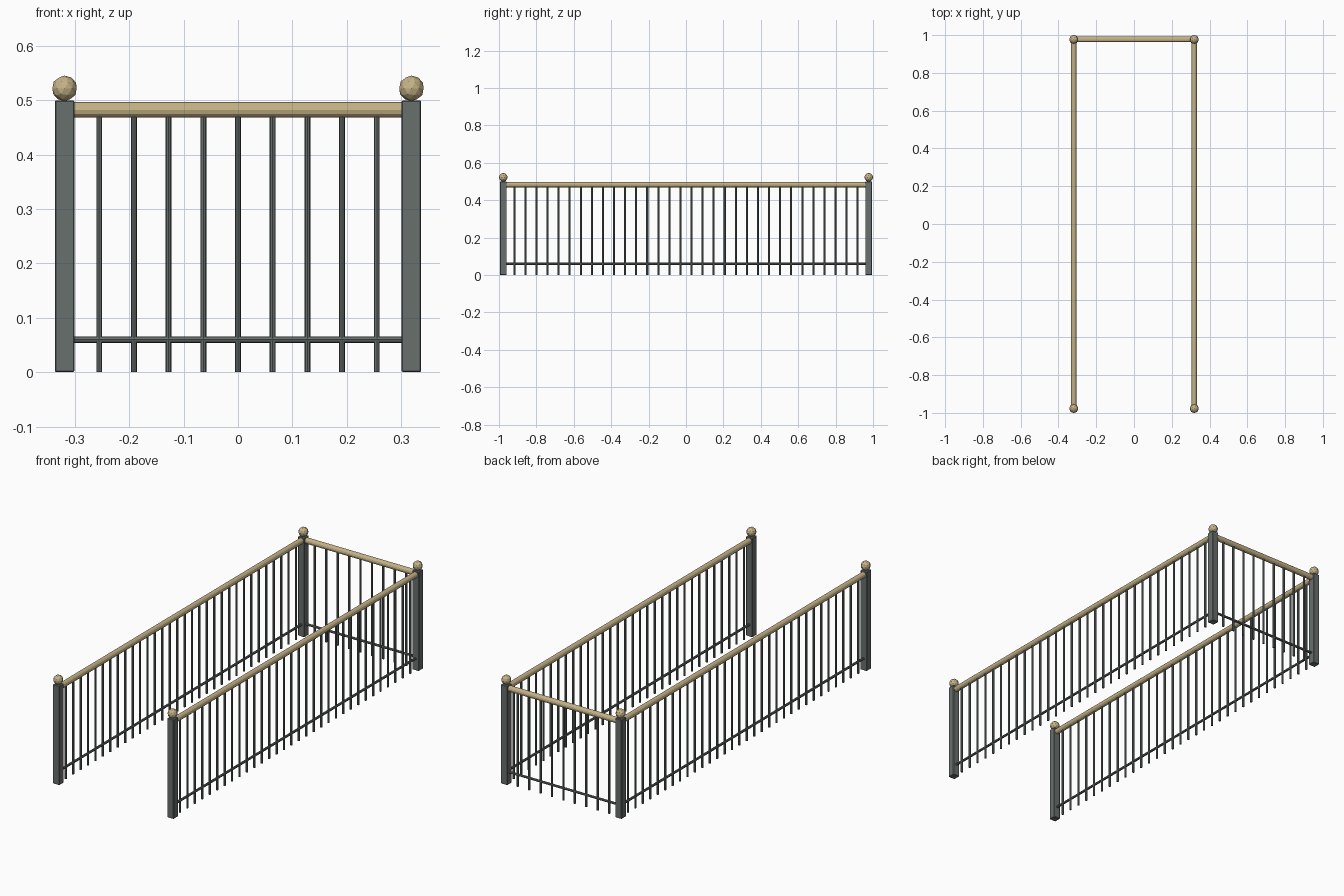
import bpy
from math import pi
from mathutils import Vector

cube = bpy.data.objects.get("Cube")
if cube:
    bpy.data.objects.remove(cube, do_unlink=True)


def material(name, colour):
    m = bpy.data.materials.new(name)
    m.use_nodes = True
    m.diffuse_color = colour
    m.node_tree.nodes["Principled BSDF"].inputs["Base Color"].default_value = colour
    return m


iron = material("grey iron", (0.14, 0.16, 0.155, 1))
brass = material("pale brass", (0.56, 0.45, 0.245, 1))

X, Y = 0.319, 0.977      # post centres
POST, HEIGHT = 0.036, 0.5
RAIL_Z, RAIL_R = 0.4825, 0.0145


def finish(name, mat):
    ob = bpy.context.object
    ob.name = name
    ob.data.materials.append(mat)
    return ob


def bar(name, start, end, radius, sides, mat):
    """Straight round bar between two points."""
    a, b = Vector(start), Vector(end)
    bpy.ops.mesh.primitive_cylinder_add(vertices=sides, radius=radius,
                                        depth=(b - a).length, location=(a + b) / 2)
    ob = finish(name, mat)
    ob.rotation_euler = (b - a).to_track_quat("Z", "Y").to_euler()
    return ob


def post(name, x, y):
    """Square post with a faceted ball on top."""
    bpy.ops.mesh.primitive_cube_add(size=1, location=(x, y, HEIGHT / 2))
    ob = finish(name + "_post", iron)
    ob.scale = (POST, POST, HEIGHT)
    bpy.ops.object.transform_apply(location=False, rotation=False, scale=True)
    bevel = ob.modifiers.new("edge_bevel", "BEVEL")
    bevel.width, bevel.segments = 0.002, 1
    bpy.ops.mesh.primitive_ico_sphere_add(subdivisions=2, radius=0.0235,
                                          location=(x, y, 0.522))
    finish(name + "_ball", brass)


def panel(name, start, end, count):
    """Handrail, lower rail and evenly spaced balusters."""
    a, b = Vector(start), Vector(end)
    up = Vector((0, 0, 1))
    bar(name + "_handrail", a + up * RAIL_Z, b + up * RAIL_Z, RAIL_R, 12, brass)
    bar(name + "_lower_rail", a + up * 0.06, b + up * 0.06, 0.006, 8, iron)
    for i in range(1, count + 1):
        p = a.lerp(b, i / (count + 1))
        bar(f"{name}_baluster_{i}", p, p + up * 0.475, 0.0055, 8, iron)


# Corner posts
for side, x in (("left", X), ("right", -X)):
    for place, y in (("front", -Y), ("back", Y)):
        post(f"{place}_{side}", x, y)
    # Long side panels
    panel(side, (x, -Y, 0), (x, Y, 0), 32)

# Closed end at the back
panel("back", (-X, Y, 0), (X, Y, 0), 9)
